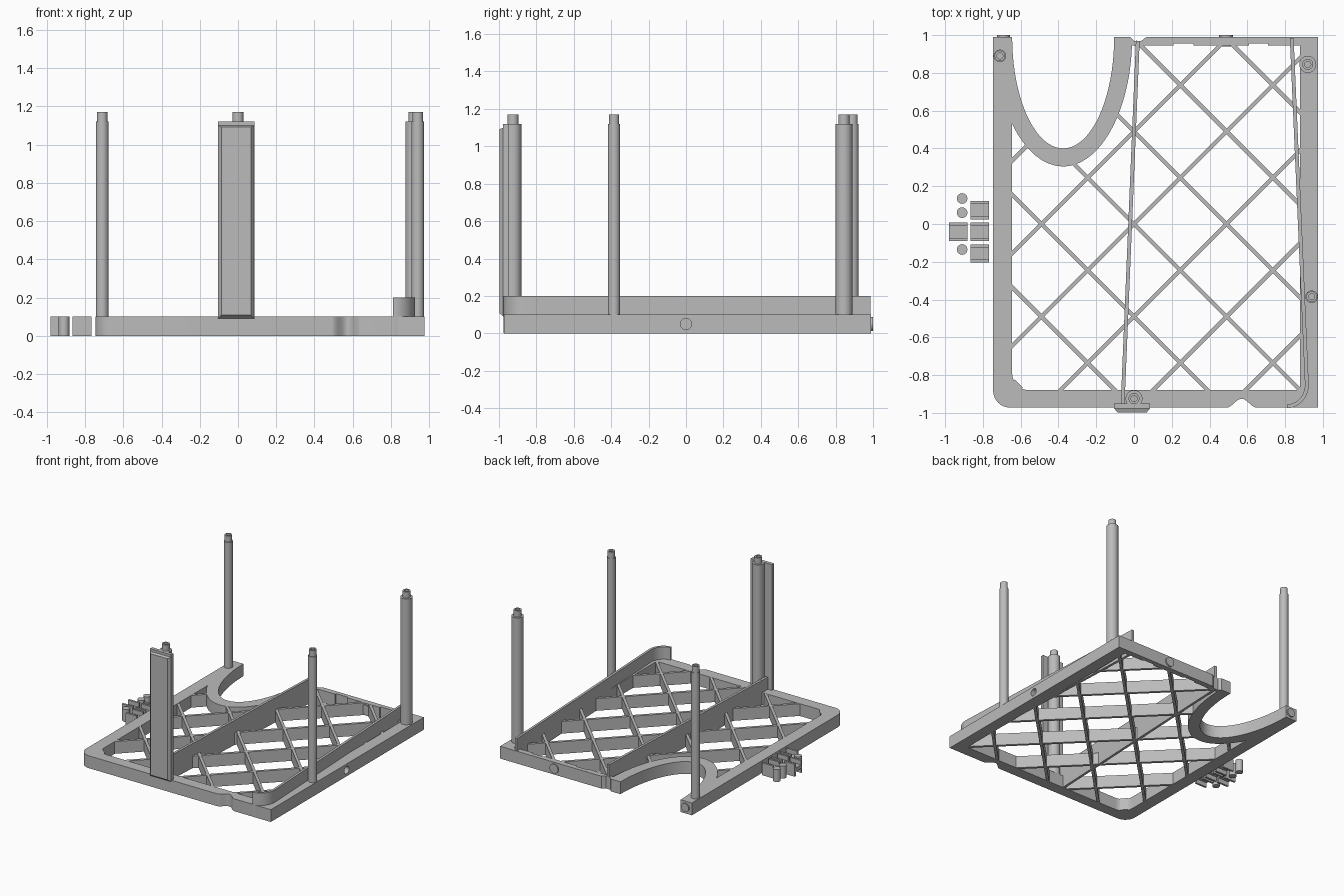
import bpy, bmesh
from math import pi, cos, sin, acos, asin
from mathutils import Vector, Matrix

if "Cube" in bpy.data.objects:
    bpy.data.objects.remove(bpy.data.objects["Cube"])

grey = bpy.data.materials.new("plain grey")
grey.use_nodes = True
grey.diffuse_color = (0.5, 0.5, 0.5, 1)
grey.node_tree.nodes["Principled BSDF"].inputs["Base Color"].default_value = (0.5, 0.5, 0.5, 1)


def add(name, mesh):
    obj = bpy.data.objects.new(name, mesh)
    bpy.context.collection.objects.link(obj)
    mesh.materials.clear()
    mesh.materials.append(grey)
    return obj


def from_bmesh(name, bm):
    bmesh.ops.recalc_face_normals(bm, faces=bm.faces)
    mesh = bpy.data.meshes.new(name)
    bm.to_mesh(mesh)
    bm.free()
    return add(name, mesh)


def prism(name, outlines, z0, z1):
    """Extrude outlines upward; an outline inside another becomes a hole."""
    curve = bpy.data.curves.new(name, 'CURVE')
    curve.dimensions, curve.fill_mode, curve.extrude = '2D', 'BOTH', (z1 - z0) / 2
    for pts in outlines:
        spline = curve.splines.new('POLY')
        spline.points.add(len(pts) - 1)
        for p, (x, y) in zip(spline.points, pts):
            p.co = (x, y, 0, 1)
        spline.use_cyclic_u = True
    temp = bpy.data.objects.new(name, curve)
    bpy.context.collection.objects.link(temp)
    bpy.context.view_layer.update()
    mesh = bpy.data.meshes.new_from_object(temp.evaluated_get(bpy.context.evaluated_depsgraph_get()))
    bpy.data.objects.remove(temp)
    bm = bmesh.new()
    bm.from_mesh(mesh)
    bmesh.ops.remove_doubles(bm, verts=bm.verts, dist=1e-5)
    bmesh.ops.translate(bm, verts=bm.verts, vec=(0, 0, (z0 + z1) / 2))
    return from_bmesh(name, bm)


def box(name, x0, x1, y0, y1, z0, z1):
    return prism(name, [[(x0, y0), (x1, y0), (x1, y1), (x0, y1)]], z0, z1)


def arc(cx, cy, a, b, t0, t1, n):
    return [(cx + a * cos(t0 + (t1 - t0) * i / n), cy + b * sin(t0 + (t1 - t0) * i / n))
            for i in range(n + 1)]


def strip(path, width):
    """Outline of a thin wall that follows a path."""
    pts = [Vector(p) for p in path]
    left, right = [], []
    for i, p in enumerate(pts):
        d = (pts[min(i + 1, len(pts) - 1)] - pts[max(i - 1, 0)]).normalized()
        n = Vector((-d.y, d.x)) * width / 2
        left.append(tuple(p + n))
        right.append(tuple(p - n))
    return left + right[::-1]


def lathe(name, profile, x, y):
    bm = bmesh.new()
    verts = [bm.verts.new((r, 0, z)) for r, z in profile]
    edges = [bm.edges.new(pair) for pair in zip(verts, verts[1:])]
    bmesh.ops.spin(bm, geom=verts + edges, axis=(0, 0, 1), cent=(0, 0, 0), angle=2 * pi, steps=32)
    bmesh.ops.remove_doubles(bm, verts=bm.verts, dist=1e-5)
    bmesh.ops.translate(bm, verts=bm.verts, vec=(x, y, 0))
    return from_bmesh(name, bm)


def rod(name, centre, radius, depth, axis):
    bm = bmesh.new()
    bmesh.ops.create_cone(bm, cap_ends=True, segments=32, radius1=radius, radius2=radius, depth=depth,
                          matrix=Matrix.Translation(centre) @ Matrix.Rotation(pi / 2, 4, axis))
    return from_bmesh(name, bm)


# Base frame with U-shaped cutout, front notch and lattice opening
H = 0.1
UX, UY = -0.375, 0.99
notch = [(0.57 + 0.08 * u / 10, -0.972 + 0.0235 * (1 + cos(pi * u / 10))) for u in range(-10, 11)]
outer = (arc(-0.656, -0.882, 0.09, 0.09, pi, 1.5 * pi, 10) + notch
         + [(0.975, -0.972), (0.975, 0.99), (0.065, 0.99), (0.04, 0.97), (0, 0.97), (-0.02, 0.99)]
         + arc(UX, UY, 0.27, 0.59, 0, -pi, 40) + [(-0.746, 0.99)])
RA, RB = 0.365, 0.685
opening = arc(UX, UY, RA, RB, pi + acos(0.27 / RA), 2 * pi - asin(0.045 / RB), 40)
for x0, x1 in ((0.21, 0.315), (0.61, 0.71)):
    opening += [(x0, 0.945), (x0, 0.956), (x1, 0.956), (x1, 0.945)]
opening += [(0.88, 0.945), (0.88, -0.88)] + arc(-0.555, -0.79, 0.09, 0.09, 1.5 * pi, pi, 10)
frame = prism("base_frame", [outer, opening], 0, H)

# Pin hole in the side of the frame
cutter = rod("hole_cutter", (0.975, 0, 0.05), 0.03, 0.1, 'Y')
cutter.hide_render = True
cut = frame.modifiers.new("pin_hole", 'BOOLEAN')
cut.object, cut.solver = cutter, 'EXACT'
bpy.context.view_layer.objects.active = frame
bpy.ops.object.modifier_apply(modifier=cut.name)
bpy.data.objects.remove(cutter)

# Pins on the back edge
for x in (-0.69, 0.487):
    rod("back_pin", (x, 0.97, 0.05), 0.038 if x > 0 else 0.034, 0.06, 'X')


# Diagonal lattice, each rib kept inside the opening
def inside(p):
    hit = False
    for (xa, ya), (xb, yb) in zip(opening, opening[1:] + opening[:1]):
        if (ya > p.y) != (yb > p.y) and p.x < xa + (p.y - ya) * (xb - xa) / (yb - ya):
            hit = not hit
    return hit


PITCH, STEP = 0.49, 0.005
for slope in (1, -1):
    d = Vector((1, slope)).normalized()
    for k in range(-3, 4):
        base = Vector((PITCH * k / 2, -slope * PITCH * k / 2))
        run = []
        for i in range(-320, 321):
            p = base + d * STEP * i
            if inside(p):
                run.append(p)
            elif run:
                if len(run) > 3:
                    ends = [run[0] - d * 0.015, run[-1] + d * 0.015]
                    prism("lattice_rib", [strip(ends, 0.022)], 0.001, H - 0.001)
                run = []

# Standing walls: slanted divider and curved side wall
prism("divider_wall", [strip([(0.02, 0.97), (-0.06, -0.95)], 0.02)], 0.001, 0.2)
side_path = [(0.835, 0.985)] + arc(0.81, -0.85, 0.105, 0.115, 0, -pi / 2, 14)
prism("side_wall", [strip(side_path, 0.02)], 0.001, 0.2)

# Posts with hollow pegs
for name, x, y, r, peg in (("front_post", 0, -0.925, 0.045, 0.029),
                           ("back_left_post", 0.92, 0.845, 0.045, 0.029),
                           ("back_right_post", -0.71, 0.89, 0.033, 0.028),
                           ("side_post", 0.94, -0.385, 0.033, 0.028)):
    lathe(name, [(0, 0.09), (r, 0.09), (r, 1.12), (peg, 1.12), (peg, 1.17),
                 (0.016, 1.17), (0.016, 1.13), (0, 1.13)], x, y)

# Front panel with a raised, bevelled face
box("front_panel", -0.105, 0.085, -0.978, -0.95, H - 0.005, 1.12)
bm = bmesh.new()
bmesh.ops.create_cube(bm, size=1)
for v in bm.verts:
    inset = 0.018 if v.co.y < 0 else 0
    v.co = (-0.01 + (0.095 - inset) * (1 if v.co.x > 0 else -1),
            -0.998 if v.co.y < 0 else -0.976,
            1.1 - inset * 0.5 if v.co.z > 0 else 0.09 + inset)
from_bmesh("panel_face", bm)

# Loose pins and H-shaped clips beside the frame
for y in (0.135, 0.06, -0.135):
    lathe("loose_pin", [(0, 0), (0.028, 0), (0.028, H), (0, H)], -0.91, y)
for x, y in ((-0.865, 0.025), (-0.865, -0.09), (-0.865, -0.205), (-0.98, -0.09)):
    x1, y1 = x + 0.098, y + 0.097
    box("clip_web", x, x1, y + 0.01, y1 - 0.01, 0.035, 0.065)
    for edge in (y, y1 - 0.016):
        box("clip_flange", x, x1, edge, edge + 0.016, 0, H)

# Smooth curved sides, keep edges sharp
bpy.ops.object.select_all(action='DESELECT')
for obj in bpy.context.collection.objects:
    if obj.type == 'MESH' and grey.name in obj.data.materials:
        obj.select_set(True)
        bpy.context.view_layer.objects.active = obj
bpy.ops.object.shade_smooth_by_angle()
